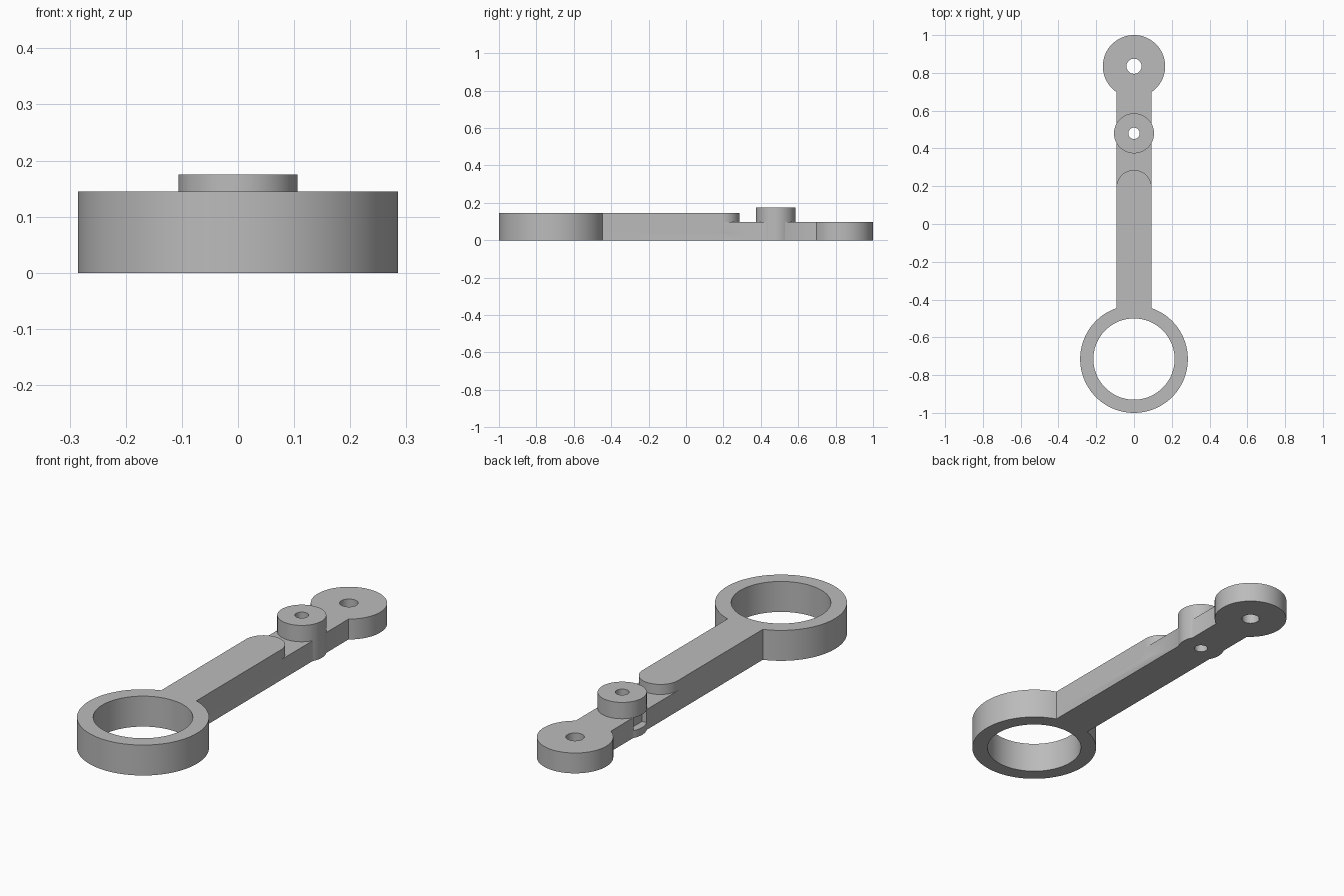
import bpy, math

cube = bpy.data.objects.get("Cube")
if cube:
    bpy.data.objects.remove(cube, do_unlink=True)

gray = bpy.data.materials.new("plain gray")
gray.use_nodes = True
gray.diffuse_color = (0.5, 0.5, 0.5, 1)
gray.node_tree.nodes["Principled BSDF"].inputs["Base Color"].default_value = (0.5, 0.5, 0.5, 1)


def disc(name, y, radius, bottom, top, sides=96):
    bpy.ops.mesh.primitive_cylinder_add(vertices=sides, radius=radius, depth=top - bottom,
                                        location=(0, y, (top + bottom) / 2))
    obj = bpy.context.object
    obj.name = name
    obj.data.materials.append(gray)
    return obj


def box(name, x0, x1, y0, y1, z0, z1):
    bpy.ops.mesh.primitive_cube_add(size=1, location=((x0 + x1) / 2, (y0 + y1) / 2, (z0 + z1) / 2))
    obj = bpy.context.object
    obj.name = name
    obj.scale = (x1 - x0, y1 - y0, z1 - z0)
    bpy.ops.object.transform_apply(location=False, rotation=False, scale=True)
    obj.data.materials.append(gray)
    return obj


def combine(target, tool, operation):
    bpy.context.view_layer.objects.active = target
    mod = target.modifiers.new(operation.lower(), 'BOOLEAN')
    mod.operation, mod.solver, mod.object = operation, 'EXACT', tool
    bpy.ops.object.modifier_apply(modifier=mod.name)
    bpy.data.objects.remove(tool, do_unlink=True)


HALF = 0.093      # half width of the arm
LOW, HIGH, BOSS = 0.097, 0.145, 0.175
RING_Y, STEP_Y, BOSS_Y, EYE_Y = -0.715, 0.193, 0.48, 0.835

# Full-length thin arm
link = box("link_arm", -HALF, HALF, -0.49, 0.75, 0, LOW)

# Thick section with a rounded end, cut from a slot-shaped pad
pad = box("thick_arm", -HALF, HALF, -0.49, STEP_Y, 0.04, HIGH)
combine(pad, disc("rounded_end", STEP_Y, HALF, 0.04, HIGH), 'UNION')
combine(link, pad, 'UNION')

# Large ring, pivot boss and end eye
combine(link, disc("large_ring", RING_Y, 0.285, 0, HIGH, 128), 'UNION')
combine(link, disc("pivot_boss", BOSS_Y, 0.106, 0, BOSS), 'UNION')
combine(link, disc("end_eye", EYE_Y, 0.165, 0, LOW), 'UNION')

# Through holes
for y, radius, sides in ((RING_Y, 0.215, 128), (BOSS_Y, 0.03, 48), (EYE_Y, 0.04, 48)):
    combine(link, disc("bore", y, radius, -0.1, 0.3, sides), 'DIFFERENCE')

# Small side pocket under the boss
combine(link, box("pocket", -0.15, -0.07, BOSS_Y - 0.05, BOSS_Y + 0.05, 0.035, LOW), 'DIFFERENCE')

# Crisp edges, smooth round walls
bpy.ops.object.select_all(action='DESELECT')
link.select_set(True)
bpy.context.view_layer.objects.active = link
bpy.ops.object.shade_smooth_by_angle(angle=math.radians(30))
